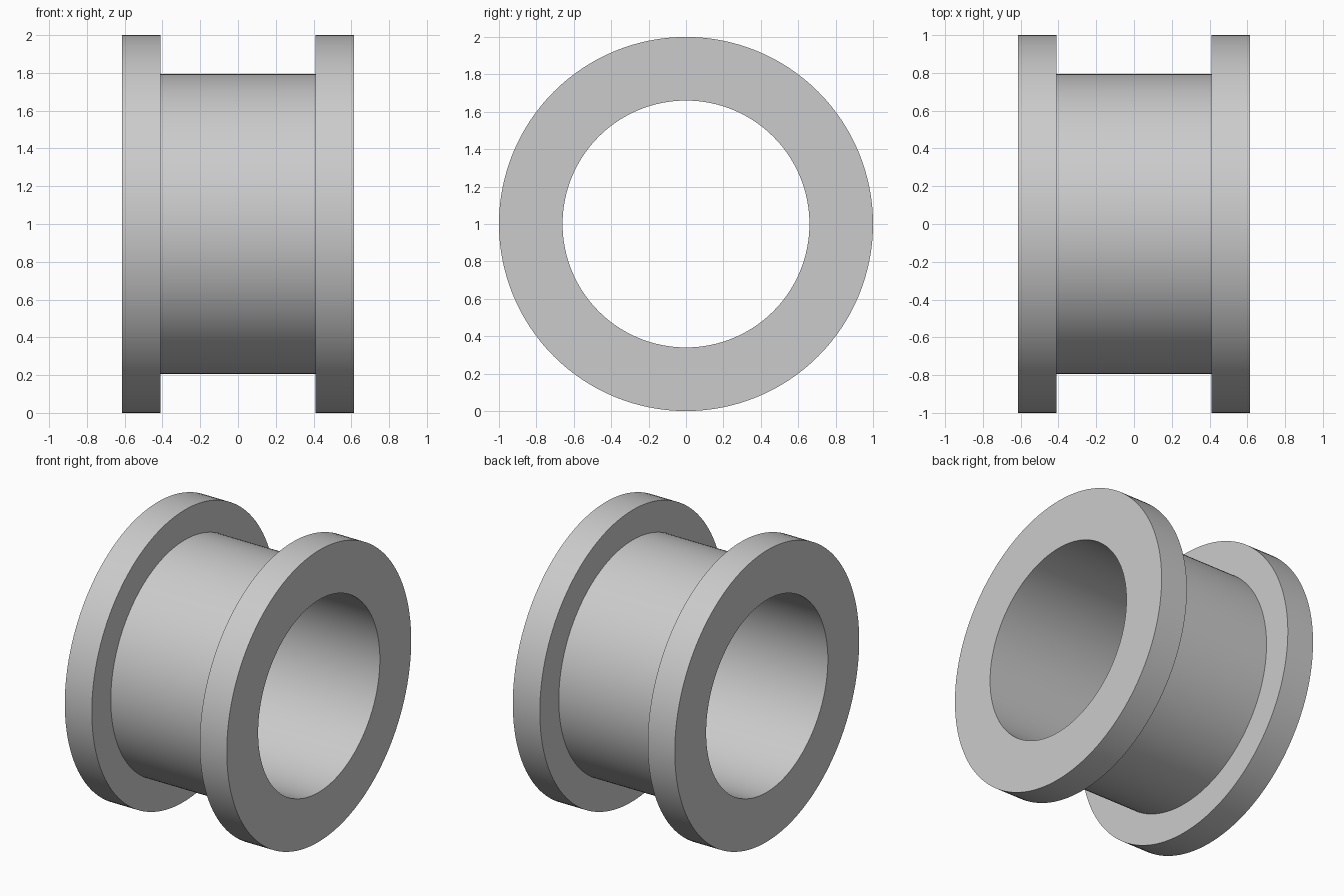
import bpy, bmesh, math
from mathutils import Matrix

cube = bpy.data.objects.get("Cube")
if cube:
    bpy.data.objects.remove(cube, do_unlink=True)

SEGMENTS = 128
HALF_WIDTH, GROOVE_HALF = 0.615, 0.41
FLANGE_R, BARREL_R, BORE_R = 1.0, 0.794, 0.66

grey = bpy.data.materials.new("light grey")
grey.use_nodes = True
colour = (0.6, 0.6, 0.6, 1)
grey.diffuse_color = colour
grey.node_tree.nodes["Principled BSDF"].inputs["Base Color"].default_value = colour

# Half of the closed cross-section as (x, radius), mirrored for the other flange
half = [(GROOVE_HALF, BARREL_R), (GROOVE_HALF, FLANGE_R),
        (HALF_WIDTH, FLANGE_R), (HALF_WIDTH, BORE_R)]
profile = half + [(-x, r) for x, r in reversed(half)]

# Spin the section around the x axis
bm = bmesh.new()
rings = []
for i in range(SEGMENTS):
    turn = Matrix.Rotation(math.tau * i / SEGMENTS, 3, 'X')
    rings.append([bm.verts.new(turn @ bm_co) for bm_co in
                  (Matrix.Translation((x, 0, r)).to_translation() for x, r in profile)])
for i, ring in enumerate(rings):
    following = rings[(i + 1) % SEGMENTS]
    for j in range(len(profile)):
        k = (j + 1) % len(profile)
        bm.faces.new((ring[j], ring[k], following[k], following[j]))
bmesh.ops.recalc_face_normals(bm, faces=bm.faces)

mesh = bpy.data.meshes.new("flanged_bushing")
bm.to_mesh(mesh)
bm.free()
mesh.materials.append(grey)

bushing = bpy.data.objects.new("flanged_bushing", mesh)
bushing.location.z = FLANGE_R
bpy.context.collection.objects.link(bushing)

# Smooth round walls with crisp rims
bpy.ops.object.select_all(action='DESELECT')
bushing.select_set(True)
bpy.context.view_layer.objects.active = bushing
bpy.ops.object.shade_smooth_by_angle(angle=math.radians(30))
